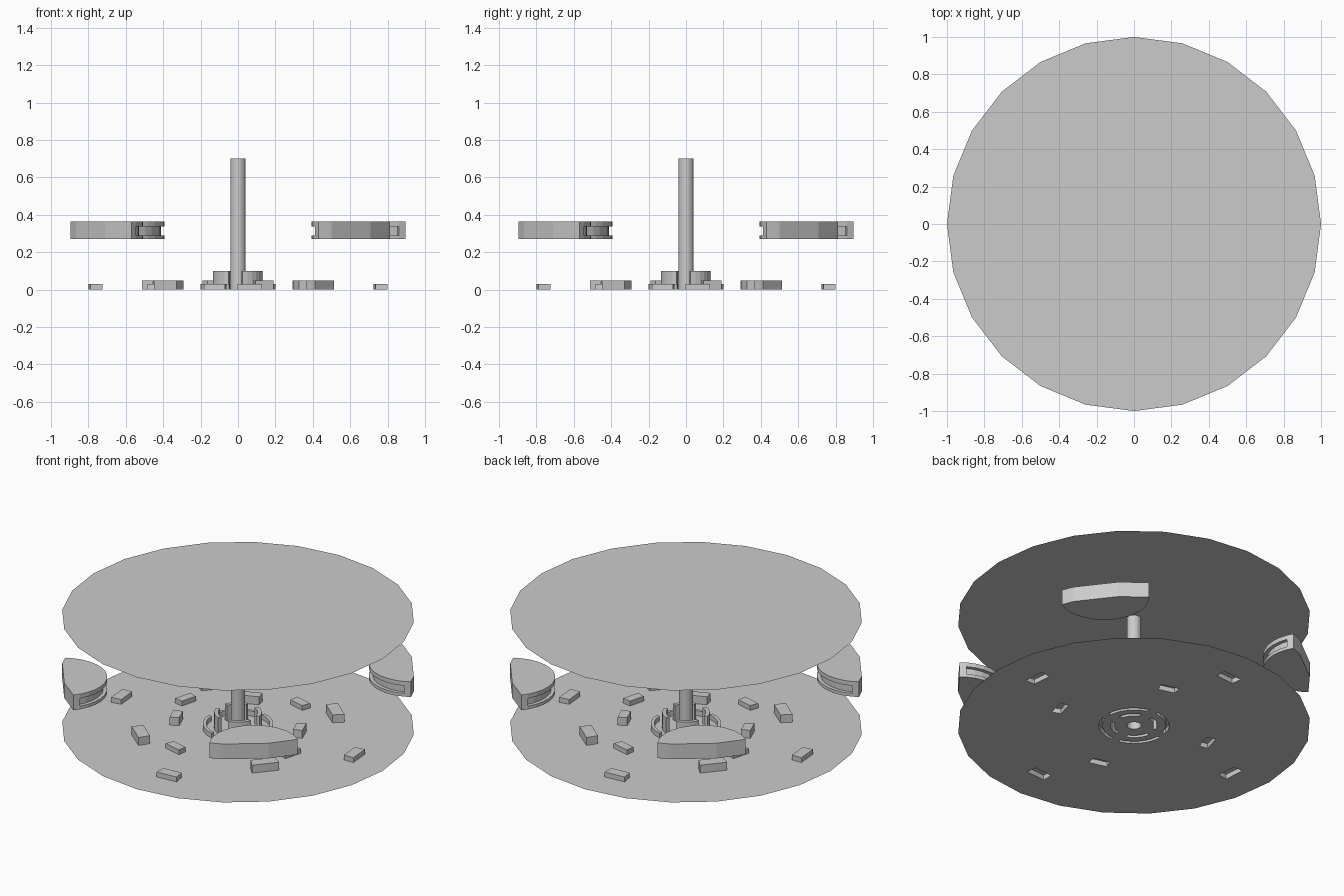
import bpy, bmesh
from math import sin, cos, atan2, radians, pi

if "Cube" in bpy.data.objects:
    bpy.data.objects.remove(bpy.data.objects["Cube"])


def polar(r, deg):
    return (r * cos(radians(deg)), r * sin(radians(deg)))


def rim(deg):
    """Point on the edge of the 24-sided unit disc."""
    return polar(cos(radians(7.5)) / cos(radians(deg % 15 - 7.5)), deg)


def circle(r, n):
    return [polar(r, 360 * i / n) for i in range(n)]


def sector(r0, r1, mid, span, seg):
    """Outline of a curved block between two radii."""
    angs = [mid - span / 2 + span * i / seg for i in range(seg + 1)]
    return [polar(r1, a) for a in angs] + [polar(r0, a) for a in reversed(angs)]


def finish(name, bm, smooth=False):
    bmesh.ops.remove_doubles(bm, verts=bm.verts, dist=1e-5)
    bmesh.ops.recalc_face_normals(bm, faces=bm.faces)
    me = bpy.data.meshes.new(name)
    bm.to_mesh(me)
    bm.free()
    ob = bpy.data.objects.new(name, me)
    bpy.context.collection.objects.link(ob)
    return ob


def loft(name, levels, bottom=True):
    """Stack of (outline, z) levels joined by side walls."""
    bm = bmesh.new()
    rings = [[bm.verts.new((x, y, z)) for x, y in pts] for pts, z in levels]
    n = len(rings[0])
    for a, b in zip(rings, rings[1:]):
        for i in range(n):
            j = (i + 1) % n
            bm.faces.new((a[i], a[j], b[j], b[i]))
    bm.faces.new(rings[-1])
    if bottom:
        bm.faces.new(rings[0][::-1])
    bmesh.ops.dissolve_degenerate(bm, dist=1e-5, edges=bm.edges)
    return finish(name, bm)


holes = []

# raised blocks on the lower disc: name, r0, r1, angle, span, segments, height, open below
blocks = [
    ("outer_block", 0.735, 0.80, 4.5, 9.5, 1, 0.03, True),
    ("large_block", 0.54, 0.61, 50, 15, 1, 0.05, False),
    ("middle_block", 0.435, 0.49, 75, 13.5, 1, 0.03, True),
    ("inner_block", 0.335, 0.39, 21.5, 15, 1, 0.05, False),
    ("low_ring_arc", 0.18, 0.20, 39, 74, 6, 0.03, True),
    ("tall_ring_arc", 0.112, 0.135, 39, 58, 5, 0.10, True),
]
for name, r0, r1, ang, span, seg, h, is_open in blocks:
    for k in range(4):
        pts = sector(r0, r1, ang + 90 * k, span, seg)
        loft(f"{name}_{k + 1}", [(pts, 0), (pts, h)], bottom=not is_open)
        if is_open:
            holes.append(pts)

# centre post, hollow from below
post = circle(0.04, 24)
loft("centre_post", [(post, 0), (post, 0.70)], bottom=False)
holes.append(post)

# lower disc with openings beneath the hollow parts
bm = bmesh.new()
for pts in [circle(1, 24)] + holes:
    vs = [bm.verts.new((x, y, 0)) for x, y in pts]
    for i in range(len(vs)):
        bm.edges.new((vs[i - 1], vs[i]))
bmesh.ops.triangle_fill(bm, use_beauty=True, use_dissolve=False,
                        edges=bm.edges[:], normal=(0, 0, 1))
finish("lower_disc", bm)

# upper disc, a single thin sheet
bm = bmesh.new()
bm.faces.new([bm.verts.new((x, y, 0.70)) for x, y in circle(1, 24)])
finish("upper_disc", bm)


# rim pods: half-round bodies with a groove along the inner curve
def pod_outline(mid, groove):
    cx, cy = polar(1, mid)
    R, half, margin, steps = 0.255, 14.65, radians(9), 12
    start, end = rim(mid - half), rim(mid + half)
    verts = [15 * i for i in range(40) if mid - half < 15 * i < mid + half]
    pts = [start] + [rim(a) for a in verts] + [end]
    a0 = atan2(end[1] - cy, end[0] - cx)
    a1 = atan2(start[1] - cy, start[0] - cx)
    while a1 < a0:
        a1 += 2 * pi
    a0, a1 = a0 + margin, a1 - margin

    def at(a, r):
        return (cx + r * cos(a), cy + r * sin(a))
    r_in = R - 0.022 if groove else R
    pts.append(at(a0, R))
    pts += [at(a0 + (a1 - a0) * i / steps, r_in) for i in range(steps + 1)]
    pts.append(at(a1, R))
    return pts


for k in range(4):
    full = pod_outline(40.3 + 90 * k, False)
    cut = pod_outline(40.3 + 90 * k, True)
    loft(f"rim_pod_{k + 1}", [(full, 0.27), (full, 0.29), (cut, 0.29),
                              (cut, 0.338), (full, 0.338), (full, 0.365)])
